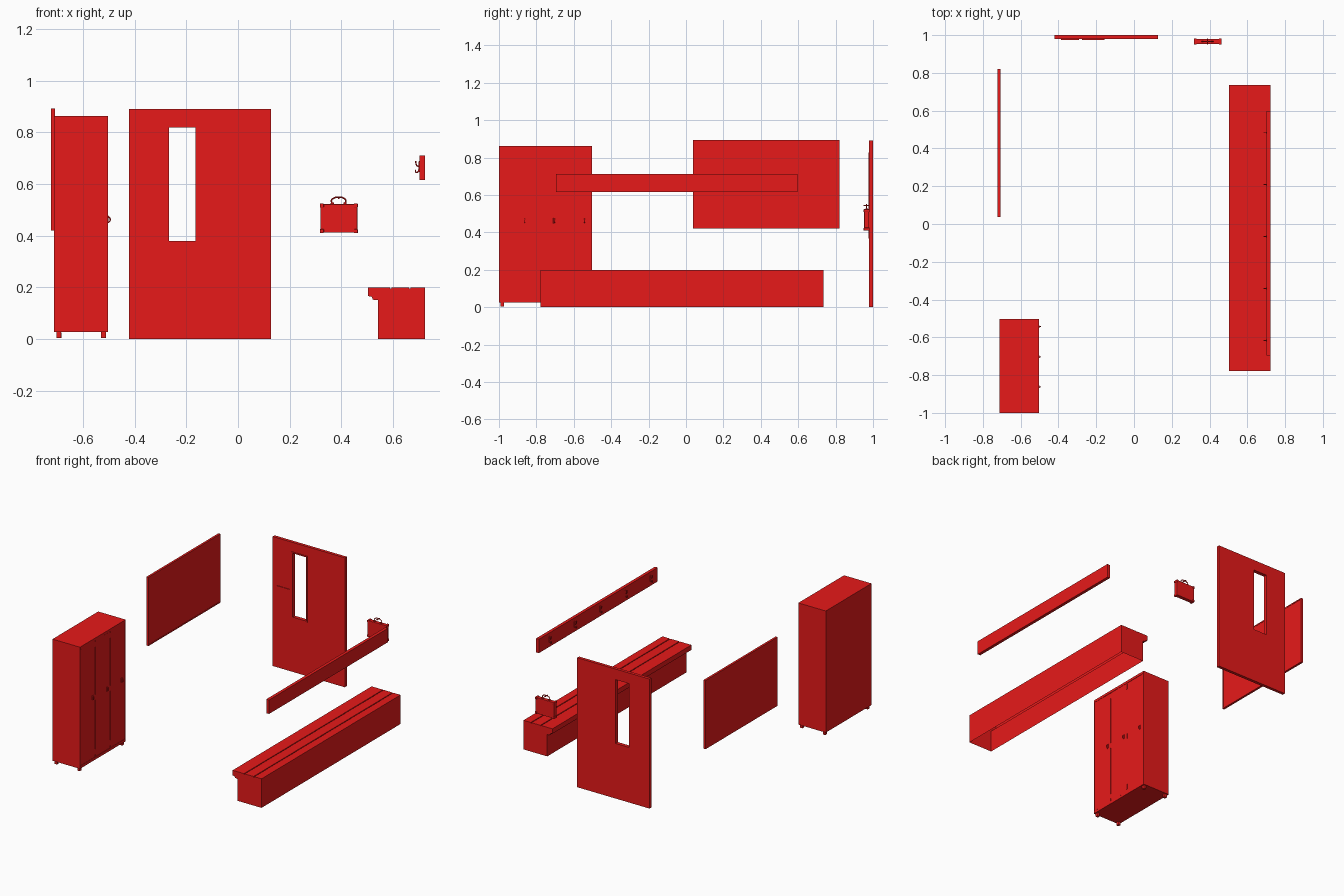
import bpy, bmesh

if "Cube" in bpy.data.objects:
    bpy.data.objects.remove(bpy.data.objects["Cube"])

red = bpy.data.materials.new("red_paint")
red.diffuse_color = (0.8, 0.01, 0.01, 1)
red.use_nodes = True
red.node_tree.nodes["Principled BSDF"].inputs["Base Color"].default_value = red.diffuse_color


def finish(name, bm):
    bmesh.ops.recalc_face_normals(bm, faces=bm.faces)
    me = bpy.data.meshes.new(name)
    bm.to_mesh(me)
    bm.free()
    me.materials.append(red)
    ob = bpy.data.objects.new(name, me)
    bpy.context.collection.objects.link(ob)
    return ob


def box(name, x0, x1, y0, y1, z0, z1, bevel=0):
    bm = bmesh.new()
    bmesh.ops.create_cube(bm, size=1)
    for v in bm.verts:
        v.co = (x0 + (v.co.x + .5) * (x1 - x0),
                y0 + (v.co.y + .5) * (y1 - y0),
                z0 + (v.co.z + .5) * (z1 - z0))
    if bevel:
        bmesh.ops.bevel(bm, geom=bm.edges[:], offset=bevel, segments=2, profile=.5, affect='EDGES')
    return finish(name, bm)


def frame(name, outer, inner, d0, d1, axis):
    """Rectangular ring (u0, u1, z0, z1), d0..d1 deep along the axis."""
    bm = bmesh.new()
    rings = []
    for d in (d0, d1):
        for u0, u1, z0, z1 in (outer, inner):
            pts = [(u0, z0), (u1, z0), (u1, z1), (u0, z1)]
            rings.append([bm.verts.new((d, u, z) if axis == 'X' else (u, d, z)) for u, z in pts])
    o0, i0, o1, i1 = rings
    for a, b in ((o0, i0), (o1, i1), (o0, o1), (i0, i1)):
        for k in range(4):
            n = (k + 1) % 4
            bm.faces.new((a[k], a[n], b[n], b[k]))
    return finish(name, bm)


def tube(name, pts, r, cyclic=False):
    cu = bpy.data.curves.new(name, 'CURVE')
    cu.dimensions = '3D'
    cu.bevel_depth = r
    cu.bevel_resolution = 2
    cu.resolution_u = 4
    cu.use_fill_caps = True
    sp = cu.splines.new('BEZIER')
    sp.bezier_points.add(len(pts) - 1)
    for p, co in zip(sp.bezier_points, pts):
        p.co = co
        p.handle_left_type = p.handle_right_type = 'AUTO'
    sp.use_cyclic_u = cyclic
    cu.materials.append(red)
    ob = bpy.data.objects.new(name, cu)
    bpy.context.collection.objects.link(ob)
    bpy.ops.object.select_all(action='DESELECT')
    ob.select_set(True)
    bpy.context.view_layer.objects.active = ob
    bpy.ops.object.convert(target='MESH')
    bpy.ops.object.shade_smooth_by_angle()


# Locker: carcass, front rim, three doors with hinges and pulls, feet
box("locker_carcass", -.712, -.509, -1, -.503, .026, .863)
frame("locker_front_rim", (-1, -.503, .026, .863), (-.996, -.507, .044, .846), -.509, -.503, 'X')
door_w = .489 / 3
for i in range(3):
    y0 = -.996 + i * door_w
    box(f"locker_door_{i}", -.51, -.504, y0 + .001, y0 + door_w - .001, .045, .845)
    yh = (-.862, -.703, -.543)[i]
    box(f"locker_pull_plate_{i}", -.505, -.501, yh - .007, yh + .007, .448, .478, .001)
    tube(f"locker_pull_{i}", [(-.502, yh, .474), (-.495, yh, .466), (-.496, yh, .456), (-.502, yh, .451)], .0025)
for i, y in enumerate((-.833, -.67)):
    for j, z in enumerate((.82, .455, .08)):
        box(f"locker_hinge_{i}_{j}", -.505, -.5025, y - .003, y + .003, z - .018, z + .018)
for i, x in enumerate((-.703, -.53)):
    for j, y in enumerate((-.992, -.53)):
        box(f"locker_foot_{i}_{j}", x, x + .019, y, y + .02, .003, .027, .002)

# Wall board: panel in a thin frame
box("board_panel", -.723, -.710, .045, .815, .425, .887)
frame("board_frame", (.037, .82, .42, .893), (.045, .812, .428, .885), -.723, -.708, 'X')

# Door with window opening, trim and a raised plate
hole = (-.267, -.164, .379, .818)
frame("door_leaf", (-.422, .128, 0, .891), hole, .979, 1, 'Y')
frame("window_trim", (-.275, -.156, .371, .826), hole, .975, .98, 'Y')
box("door_plate", -.387, -.292, .975, .98, .368, .563)

# Bench: open-bottomed shell with grooved top and overhanging lip
profile = [(.723, 0), (.723, .2)]
for gx in (.665, .592):
    profile += [(gx + .003, .2), (gx + .003, .195), (gx - .003, .195), (gx - .003, .2)]
profile += [(.503, .2), (.503, .166), (.518, .163), (.522, .152), (.542, .15), (.542, 0)]
bm = bmesh.new()
ends = [[bm.verts.new((x, y, z)) for x, z in profile] for y in (-.777, .735)]
for k in range(len(profile) - 1):
    bm.faces.new((ends[0][k], ends[0][k + 1], ends[1][k + 1], ends[1][k]))
for end in ends:
    bm.faces.new(end)
finish("bench_shell", bm)

# Coat rail with five double hooks
box("coat_rail", .702, .723, -.695, .597, .615, .711)
for i in range(5):
    y = -.617 + i * .275
    box(f"hook_plate_{i}", .699, .703, y - .005, y + .005, .646, .688, .001)
    tube(f"hook_upper_{i}", [(.7, y, .668), (.692, y, .671), (.689, y, .68), (.688, y, .689)], .0025)
    tube(f"hook_lower_{i}", [(.7, y, .654), (.694, y, .645), (.688, y, .646), (.687, y, .655)], .0025)

# Small case: body, corner guards, clasp and arched handle
box("case_body", .319, .462, .953, .979, .412, .522, .002)
for i, x in enumerate((.317, .449)):
    for j, z in enumerate((.410, .509)):
        box(f"case_corner_{i}_{j}", x, x + .015, .95, .982, z, z + .015, .002)
for i, x in enumerate((.365, .414)):
    box(f"case_handle_mount_{i}", x - .006, x + .006, .96, .972, .52, .528, .001)
tube("case_handle", [(.365, .966, .525), (.361, .966, .535), (.375, .966, .547), (.39, .966, .549),
                     (.405, .966, .547), (.418, .966, .535), (.414, .966, .525)], .003)
box("case_handle_grip", .387, .393, .95, .982, .542, .547)
